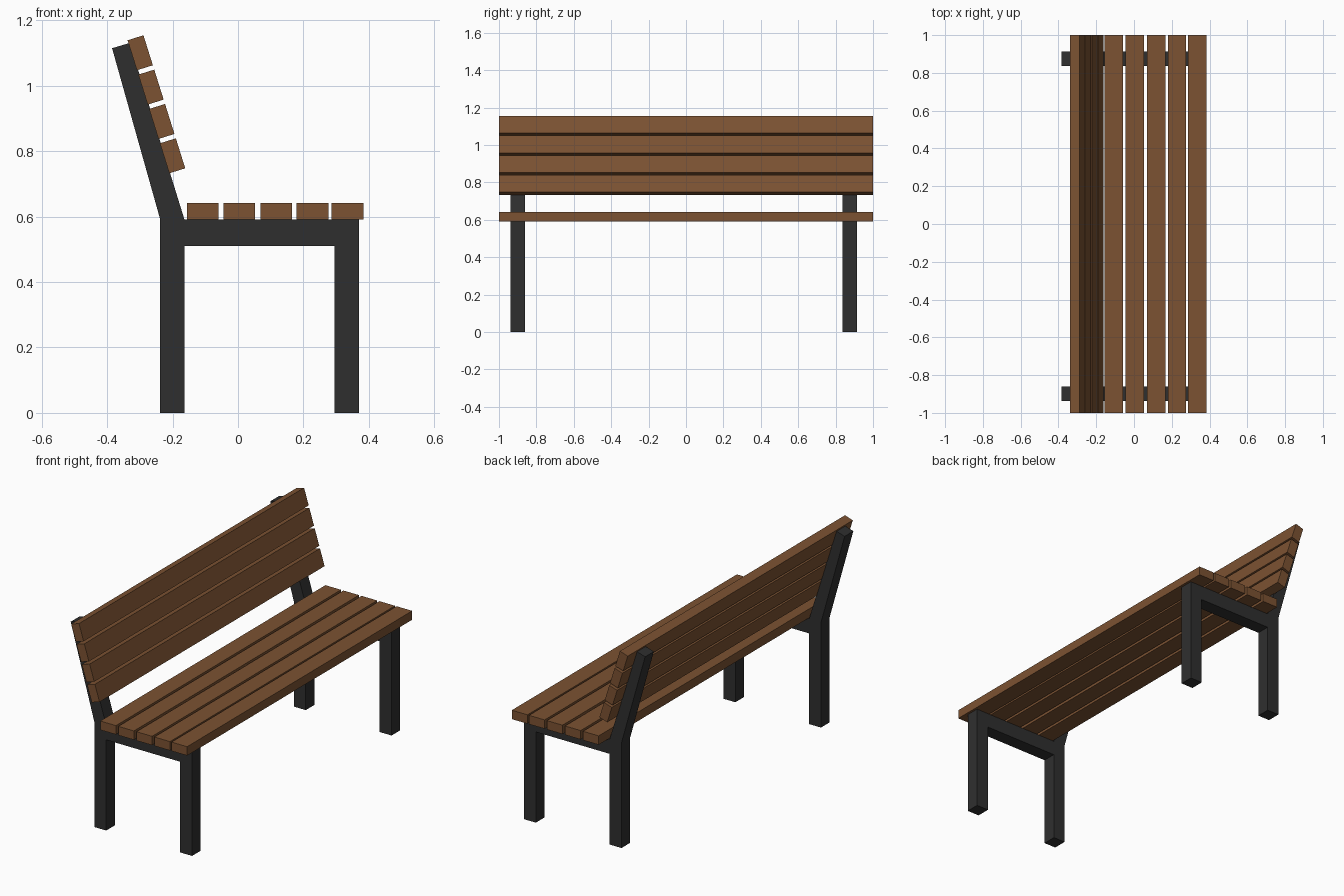
import bpy, bmesh, math
from mathutils import Matrix

if "Cube" in bpy.data.objects:
    bpy.data.objects.remove(bpy.data.objects["Cube"])


def material(name, rgb):
    m = bpy.data.materials.new(name)
    m.diffuse_color = (*rgb, 1)
    m.use_nodes = True
    m.node_tree.nodes["Principled BSDF"].inputs["Base Color"].default_value = m.diffuse_color
    return m


wood = material("brown wood", (0.2, 0.085, 0.032))
metal = material("dark metal", (0.028, 0.028, 0.028))


def finish(bm, name, mat):
    bmesh.ops.recalc_face_normals(bm, faces=bm.faces)
    mesh = bpy.data.meshes.new(name)
    bm.to_mesh(mesh)
    bm.free()
    mesh.materials.append(mat)
    obj = bpy.data.objects.new(name, mesh)
    bpy.context.collection.objects.link(obj)
    return obj


def slat(name, x, z, sx, sz, tilt=0.0):
    """Full-length board centred at (x, z), tilted about y."""
    bm = bmesh.new()
    bmesh.ops.create_cube(bm, size=1, matrix=Matrix.Diagonal((sx, 2, sz, 1)))
    obj = finish(bm, name, wood)
    obj.location = (x, 0, z)
    obj.rotation_euler.y = tilt


def frame(name, y0, y1):
    """Side frame: legs, seat rail and leaning back post as one profile."""
    profile = [(-0.238, 0), (-0.164, 0), (-0.164, 0.51), (0.295, 0.51),
               (0.295, 0), (0.37, 0), (0.37, 0.592), (-0.164, 0.592),
               (-0.331, 1.131), (-0.385, 1.115), (-0.238, 0.592)]
    bm = bmesh.new()
    face = bm.faces.new([bm.verts.new((x, y0, z)) for x, z in profile])
    ext = bmesh.ops.extrude_face_region(bm, geom=[face], use_keep_orig=True)
    moved = [g for g in ext["geom"] if isinstance(g, bmesh.types.BMVert)]
    bmesh.ops.translate(bm, verts=moved, vec=(0, y1 - y0, 0))
    finish(bm, name, metal)


# Side frames
frame("near_side_frame", -0.937, -0.86)
frame("far_side_frame", 0.836, 0.913)

# Seat boards
for i, x in enumerate((-0.108, 0.004, 0.117, 0.228, 0.335)):
    slat(f"seat_slat_{i + 1}", x, 0.617, 0.097, 0.05)

# Backrest boards, stepping up along the leaning posts
for i in range(4):
    slat(f"back_slat_{i + 1}", -0.2 - 0.033 * i, 0.786 + 0.105 * i,
         0.051, 0.096, math.radians(-17.4))
